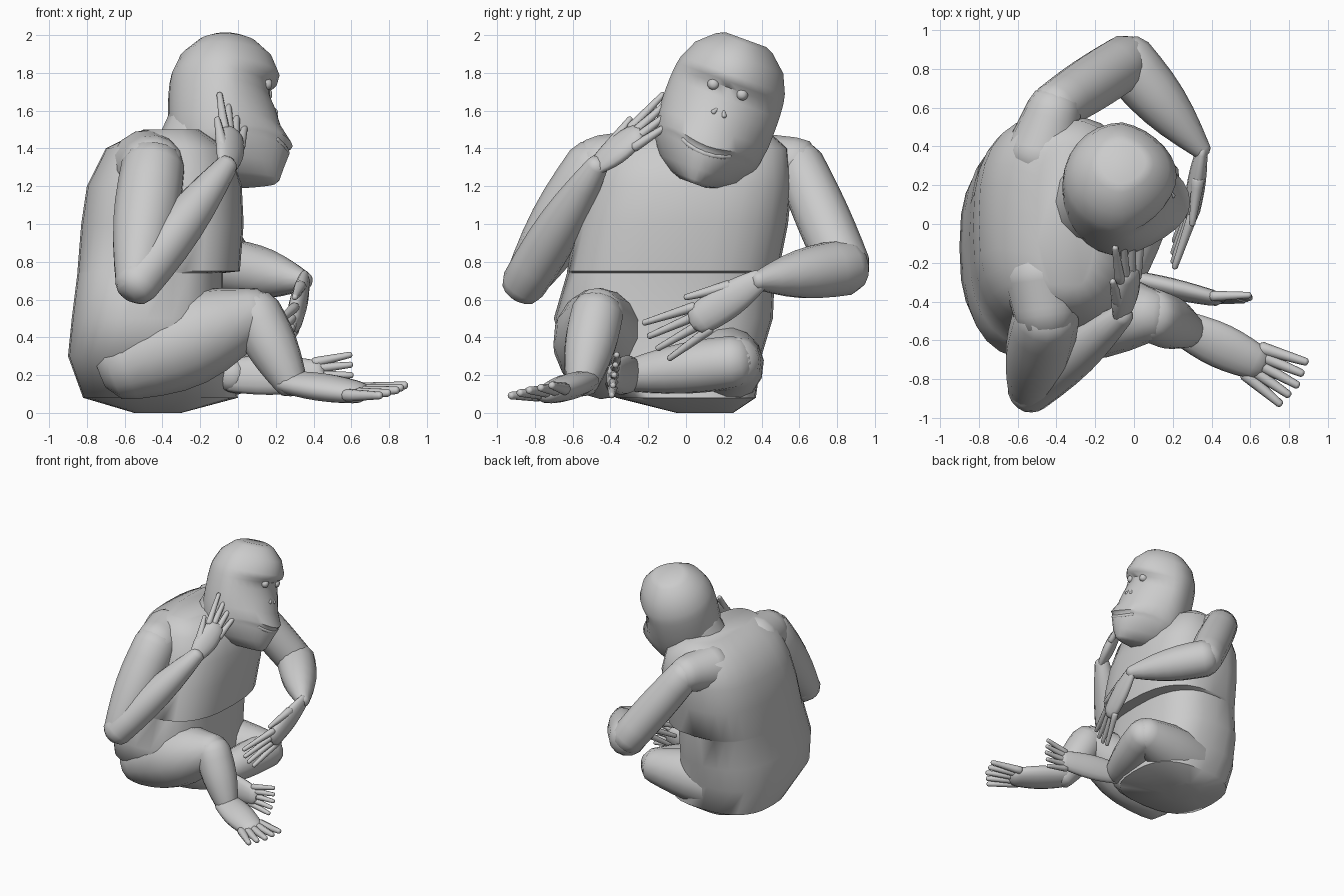
import bpy, bmesh, math
from mathutils import Vector

cube = bpy.data.objects.get("Cube")
if cube:
    bpy.data.objects.remove(cube, do_unlink=True)

# Single colour for the whole figure
grey = (.6, .6, .6, 1)
material = bpy.data.materials.new("plain grey")
material.use_nodes = True
material.diffuse_color = grey
material.node_tree.nodes["Principled BSDF"].inputs["Base Color"].default_value = grey


def circle(count):
    """Cosine and sine pairs around a full turn."""
    return [(math.cos(math.tau * k / count), math.sin(math.tau * k / count)) for k in range(count)]


def skin(name, rings):
    """Bridge closed rings of points into a smooth capped surface."""
    bm = bmesh.new()
    loops = [[bm.verts.new(point) for point in ring] for ring in rings]
    for lower, upper in zip(loops, loops[1:]):
        for i in range(len(lower)):
            bm.faces.new((lower[i - 1], lower[i], upper[i], upper[i - 1]))
    bm.faces.new(loops[0][::-1])
    bm.faces.new(loops[-1])
    bmesh.ops.recalc_face_normals(bm, faces=bm.faces)
    mesh = bpy.data.meshes.new(name)
    bm.to_mesh(mesh)
    bm.free()
    mesh.materials.append(material)
    part = bpy.data.objects.new(name, mesh)
    bpy.context.collection.objects.link(part)
    bpy.ops.object.select_all(action="DESELECT")
    part.select_set(True)
    bpy.context.view_layer.objects.active = part
    bpy.ops.object.shade_smooth_by_angle(angle=math.radians(50))


def limb(name, start, end, start_radius, end_radius, swell=0, normal=None, flat=1, sides=14):
    """Round-ended oval tube between two joints, swelling in the middle."""
    axis = end - start
    direction = axis.normalized()
    up = direction.orthogonal() if normal is None else normal - direction * normal.dot(direction)
    up.normalize()
    across = direction.cross(up)
    stations = []
    steps = 6
    for i in range(steps + 1):
        t = i / steps
        radius = start_radius + (end_radius - start_radius) * t + swell * math.sin(math.pi * t)
        stations.append((start + axis * t, radius))
    # Rounded caps beyond both joints
    for reach, shrink in ((.4, .85), (.7, .4)):
        stations.insert(0, (start - direction * start_radius * reach, start_radius * shrink))
        stations.append((end + direction * end_radius * reach, end_radius * shrink))
    skin(name, [[centre + (across * c + up * s * flat) * radius for c, s in circle(sides)]
                for centre, radius in stations])


def extremity(name, digit, joint, root, tip, spread, joint_radius, digit_radius, count, flat):
    """Flat palm or sole with a fan of digits; spread is half its width."""
    normal = (root - joint).cross(spread)
    limb(name, joint, root, joint_radius, spread.length, .02, normal, flat)
    for i in range(count):
        place = 2 * i / (count - 1) - 1
        base = root + spread * place * .85
        end = base.lerp(tip + spread * place * 1.4, 1 - abs(place) / 10)
        limb(f"{digit}_{i + 1}", base, end, digit_radius, digit_radius * .6, sides=8)


def hand(name, joint, root, tip, spread):
    """Hand with four fingers and a thumb on the spread side."""
    extremity(f"{name}_palm", f"{name}_finger", joint, root, tip, spread, .06, .027, 4, .5)
    limb(f"{name}_thumb", joint.lerp(root, .4) + spread * .7, root + spread * 1.6, .034, .016, sides=8)


def leg(name, hip, knee, ankle, hip_radius, swell):
    """Thigh and shin meeting at the knee."""
    limb(f"{name}_thigh", hip, knee, hip_radius, .14, swell)
    limb(f"{name}_shin", knee, ankle, .14, .09, .02)


def boxy(value):
    """Push a circle coordinate outward for a squarer outline."""
    return math.copysign(abs(value) ** .75, value)


# Torso: height, back, front, half width, sideways centre
torso = [(0, -.55, -.3, .15, .1), (.08, -.82, 0, .37, 0), (.3, -.9, -.05, .52, -.12),
         (.5, -.88, -.08, .58, -.12), (.74, -.85, -.08, .55, -.08), (.75, -.85, .01, .56, -.07),
         (1, -.83, .03, .56, -.02), (1.2, -.8, .02, .54, .02), (1.4, -.7, -.04, .5, .04),
         (1.5, -.5, -.2, .38, .04)]
skin("torso", [[Vector(((back + front) / 2 + (front - back) / 2 * boxy(c), centre + half * boxy(s), z))
                for c, s in circle(28)]
               for z, back, front, half, centre in torso])
limb("neck", Vector((-.22, .1, 1.3)), Vector((-.14, .15, 1.5)), .25, .24)

# Head leans to one side: everything on it uses this tilted frame
lean = math.radians(20)
head_centre = Vector((-.06, .18, 1.6))


def on_head(forward, sideways, height):
    return head_centre + Vector((forward, sideways * math.cos(lean) + height * math.sin(lean),
                                 height * math.cos(lean) - sideways * math.sin(lean)))


# Face profile from crown to chin: height, forward reach
profile = [(.4, .12), (.38, .16), (.3, .24), (.2, .28), (.16, .27), (.13, .23), (.07, .23), (0, .26),
           (-.1, .29), (-.2, .35), (-.22, .33), (-.25, .33), (-.33, .3), (-.39, .28), (-.41, .26)]
rings = []
for height, reach in profile:
    size = .31 * math.sqrt(1 - abs(height / .42) ** 3)
    ring = []
    for c, s in circle(28):
        face = max(c, 0)
        smile = face * s * s * .08 if -.3 < height < -.15 else 0
        ring.append(on_head(c * (reach if c > 0 else size), s * size * (1 - face * .18), height + smile))
    rings.append(ring)
skin("head", rings)

# Eyes and nostrils
for side, label in ((-1, "right"), (1, "left")):
    limb(f"{label}_eye", on_head(.2, side * .08, .12), on_head(.22, side * .08, .12), .035, .03, sides=12)
    limb(f"{label}_nostril", on_head(.25, side * .02, 0), on_head(.26, side * .03, -.02), .01, .014, sides=8)

# Lower lip, a chain of short pieces along the smile
lip = [on_head(.32 * math.cos(t / 5), .23 * math.sin(t / 5), t * t / 300 - .24) for t in range(-3, 4)]
for i, (start, end) in enumerate(zip(lip, lip[1:])):
    limb(f"lower_lip_{i + 1}", start, end, .014, .014, sides=8)

# Raised arm, hand held to the cheek
shoulder, elbow, wrist = Vector((-.45, -.47, 1.3)), Vector((-.54, -.86, .68)), Vector((-.06, -.47, 1.31))
limb("raised_shoulder", Vector((-.48, -.25, 1.3)), shoulder, .2, .17)
limb("raised_upper_arm", shoulder, elbow, .17, .11, .03)
limb("raised_forearm", elbow, wrist, .12, .06, .03)
hand("raised", wrist, Vector((-.03, -.28, 1.46)), Vector((-.03, -.09, 1.62)), Vector((-.05, -.01, .06)))

# Resting arm, hanging across the lap
shoulder, elbow, wrist = Vector((-.41, .6, 1.32)), Vector((-.04, .84, .77)), Vector((.35, .38, .7))
limb("resting_shoulder", Vector((-.48, .35, 1.3)), shoulder, .19, .14)
limb("resting_upper_arm", shoulder, elbow, .13, .14, .01)
limb("resting_forearm", elbow, wrist, .15, .05, .03)
hand("resting", wrist, Vector((.3, .08, .5)), Vector((.2, -.18, .37)), Vector((0, -.05, .07)))

# Planted leg, knee raised
ankle = Vector((.28, -.55, .16))
leg("planted", Vector((-.6, -.44, .26)), Vector((.09, -.47, .53)), ankle, .2, .08)
extremity("planted_foot", "planted_toe", ankle, Vector((.62, -.71, .11)), Vector((.84, -.83, .12)),
          Vector((.05, .08, .02)), .1, .034, 5, .6)

# Folded leg, shin lying across the front
ankle = Vector((-.04, -.28, .2))
leg("folded", Vector((-.55, .15, .24)), Vector((.1, .26, .27)), ankle, .22, .03)
extremity("folded_foot", "folded_toe", ankle, Vector((.4, -.38, .2)), Vector((.6, -.38, .2)),
          Vector((.01, .01, .08)), .09, .027, 5, .5)
